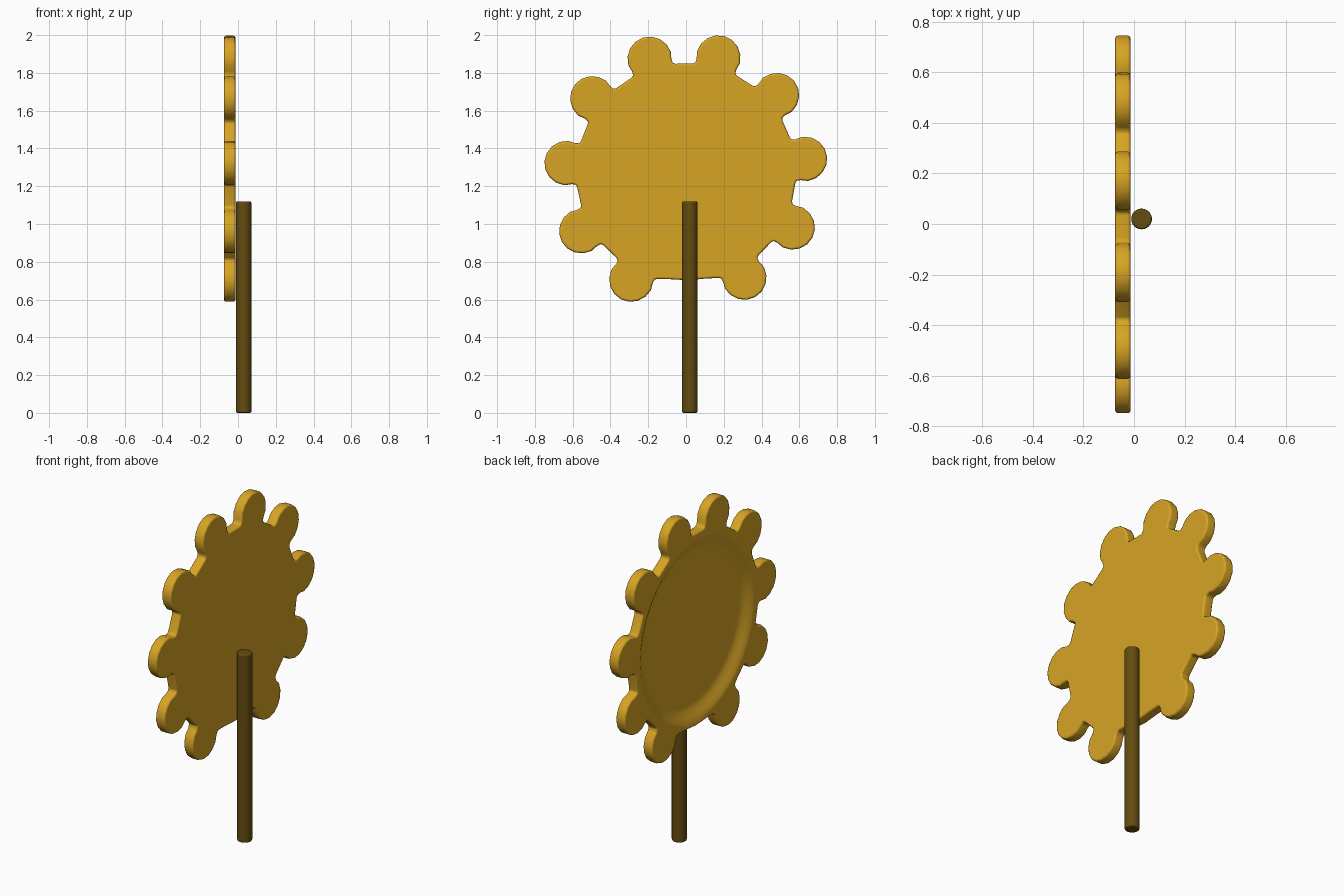
import bpy, bmesh, math
from mathutils import Vector

cube = bpy.data.objects.get("Cube")
if cube:
    bpy.data.objects.remove(cube, do_unlink=True)


def material(name, rgb):
    m = bpy.data.materials.new(name)
    m.use_nodes = True
    m.diffuse_color = (*rgb, 1)
    m.node_tree.nodes["Principled BSDF"].inputs["Base Color"].default_value = (*rgb, 1)
    return m


GOLD = material("gold", (0.68, 0.37, 0.018))
BROWN = material("dark_brown", (0.127, 0.072, 0.005))


def finish(name, bm, mat):
    bmesh.ops.recalc_face_normals(bm, faces=bm.faces[:])
    mesh = bpy.data.meshes.new(name)
    bm.to_mesh(mesh)
    bm.free()
    mesh.materials.append(mat)
    ob = bpy.data.objects.new(name, mesh)
    bpy.context.collection.objects.link(ob)
    return ob


def activate(ob):
    bpy.ops.object.select_all(action='DESELECT')
    ob.select_set(True)
    bpy.context.view_layer.objects.active = ob


def smooth(ob):
    activate(ob)
    bpy.ops.object.shade_smooth_by_angle(angle=math.radians(50))
    ob.modifiers.new("even_shading", 'WEIGHTED_NORMAL').keep_sharp = True


def skin(bm, loops):
    """Join closed loops of (x, y, z) points and cap both ends."""
    rings = [[bm.verts.new(p) for p in loop] for loop in loops]
    n = len(rings[0])
    for a, b in zip(rings, rings[1:]):
        for k in range(n):
            j = (k + 1) % n
            bm.faces.new((a[k], a[j], b[j], b[k]))
    bm.faces.new(rings[0])
    bm.faces.new(rings[-1])


# Flower disc outline: ten rounded petals around a round plate
BACK, FACE, CENTRE_Z = -0.013, -0.075, 1.27
steps = [16.65 + 33.8 * k for k in range(5)]
petal_angles = steps + [360 - a for a in reversed(steps)]

outline = []
for i, deg in enumerate(petal_angles):
    a = math.radians(deg - 1)
    side = [(0.568, 0.122), (0.577, 0.11), (0.598, 0.109)]
    local = [(u, -v) for u, v in side]
    for k in range(9):
        t = math.radians(-88 + 22 * k)
        local.append((0.632 + 0.12 * math.cos(t), 0.118 * math.sin(t)))
    local += reversed(side)
    for u, v in local:
        outline.append(Vector((u * math.sin(a) + v * math.cos(a),
                               u * math.cos(a) - v * math.sin(a))))
    if i == 4:  # wide rounded gap at the bottom
        for d in (170, 179, 188):
            outline.append(0.568 * Vector((math.sin(math.radians(d)),
                                           math.cos(math.radians(d)))))


def inset(points, dist):
    """Shift a clockwise outline inward along its corner normals."""
    moved = []
    for k, p in enumerate(points):
        d1 = (p - points[k - 1]).normalized()
        d2 = (points[(k + 1) % len(points)] - p).normalized()
        d = (d1 + d2).normalized()
        moved.append(p + dist * Vector((d.y, -d.x)))
    return moved


# Softly rounded edge on both faces of the disc
soft_edge = [(0.012, 0.0), (0.0035, 0.0035), (0.0, 0.012)]
levels = [(d, BACK - h) for d, h in soft_edge]
levels += [(d, FACE + h) for d, h in reversed(soft_edge)]
bm = bmesh.new()
skin(bm, [[(x, p.x, CENTRE_Z + p.y) for p in inset(outline, d)] for d, x in levels])
disc = finish("flower_disc", bm, GOLD)

# Shallow dish cut into the -x face, turned from a profile
profile = [(0.553, -0.1), (0.553, FACE), (0.53, -0.069), (0.505, -0.056),
           (0.48, -0.042), (0.455, -0.034), (0.43, -0.032)]
N = 40
bm = bmesh.new()
skin(bm, [[(x, r * math.sin(math.tau * k / N), CENTRE_Z + r * math.cos(math.tau * k / N))
           for k in range(N)] for r, x in profile])
cutter = finish("dish_cutter", bm, GOLD)
cutter.hide_render = True

cut = disc.modifiers.new("dish", 'BOOLEAN')
cut.operation = 'DIFFERENCE'
cut.solver = 'EXACT'
cut.object = cutter
activate(disc)
bpy.ops.object.modifier_apply(modifier=cut.name)
bpy.data.objects.remove(cutter, do_unlink=True)
smooth(disc)

# Round stem standing beside the disc
bm = bmesh.new()
bmesh.ops.create_cone(bm, cap_ends=True, segments=32, radius1=0.041, radius2=0.041, depth=1.12)
bmesh.ops.translate(bm, verts=bm.verts[:], vec=(0.03, 0.02, 0.56))
caps = [e for e in bm.edges if abs(e.verts[0].co.z - e.verts[1].co.z) < 1e-5]
bmesh.ops.bevel(bm, geom=caps, offset=0.008, segments=2, profile=0.5, affect='EDGES')
smooth(finish("stem", bm, BROWN))
